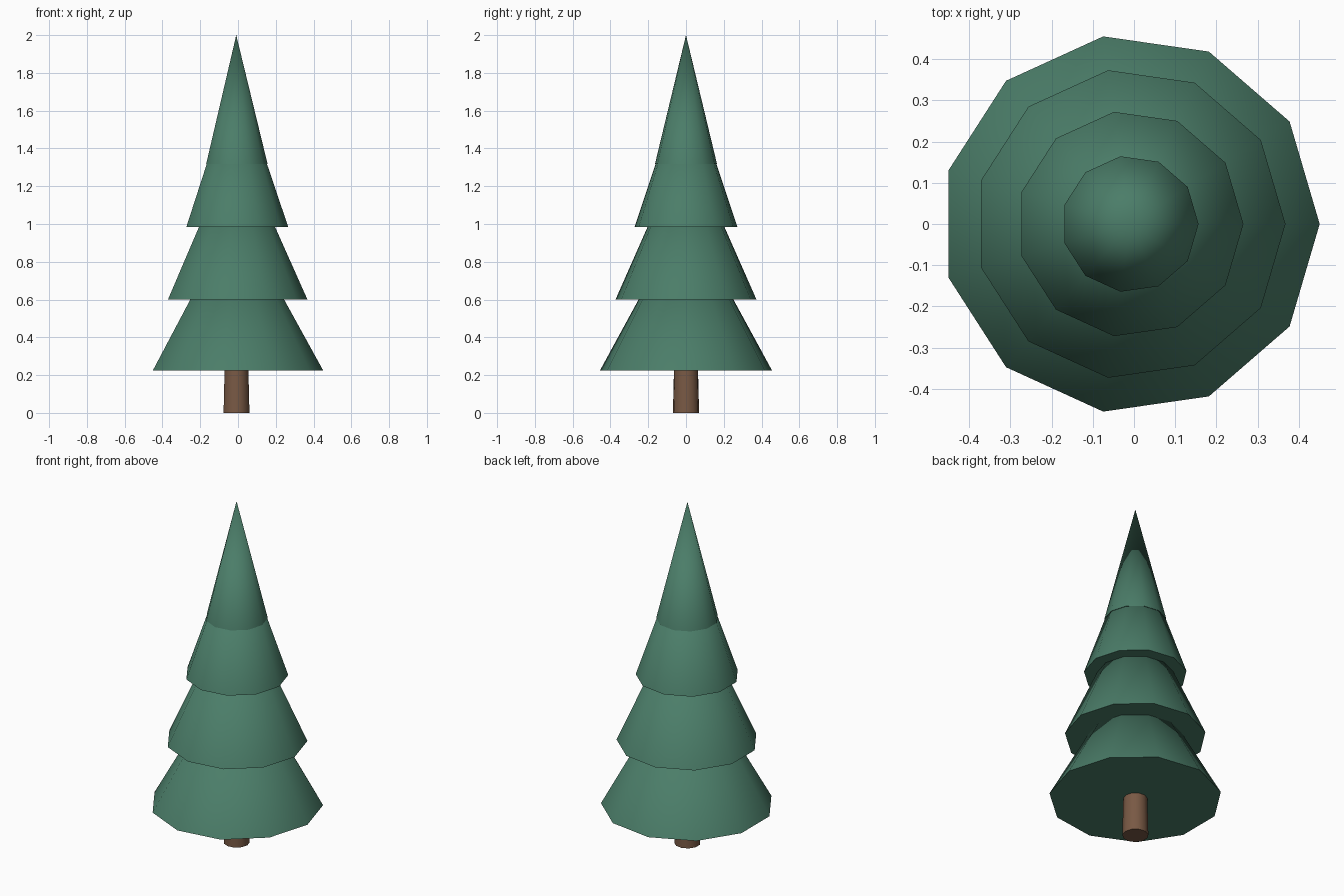
import bpy
import math

if "Cube" in bpy.data.objects:
    bpy.data.objects.remove(bpy.data.objects["Cube"])

SIDES = 11
CENTRE_X = -0.0093  # an odd-sided ring is off-centre within its bounds


def material(name, color):
    mat = bpy.data.materials.new(name)
    mat.diffuse_color = (*color, 1)
    mat.use_nodes = True
    mat.node_tree.nodes["Principled BSDF"].inputs["Base Color"].default_value = mat.diffuse_color
    return mat


def cone(name, z0, z1, r0, r1, mat):
    bpy.ops.mesh.primitive_cone_add(
        vertices=SIDES, radius1=r0, radius2=r1, depth=z1 - z0,
        location=(CENTRE_X, 0, (z0 + z1) / 2))
    obj = bpy.context.object
    obj.name = name
    # Put one corner exactly on +x
    first = max((v.co for v in obj.data.vertices), key=lambda c: (c.x ** 2 + c.y ** 2))
    obj.rotation_euler.z = -math.atan2(first.y, first.x)
    bpy.ops.object.transform_apply(location=False, rotation=True, scale=False)
    obj.data.materials.append(mat)
    bpy.ops.object.shade_smooth_by_angle(angle=math.radians(40))
    return obj


green = material("needles", (0.07, 0.205, 0.14))
brown = material("bark", (0.19, 0.10, 0.058))

# Trunk, running up into the lowest tier
cone("trunk", 0, 0.40, 0.07, 0.06, brown)

# Foliage tiers: base height, tip height, base radius
tiers = [
    (0.225, 1.06, 0.46),
    (0.60, 1.445, 0.377),
    (0.985, 1.80, 0.275),
    (1.317, 2.00, 0.166),
]
for i, (z0, z1, r) in enumerate(tiers, 1):
    cone(f"foliage_tier_{i}", z0, z1, r, 0, green)
